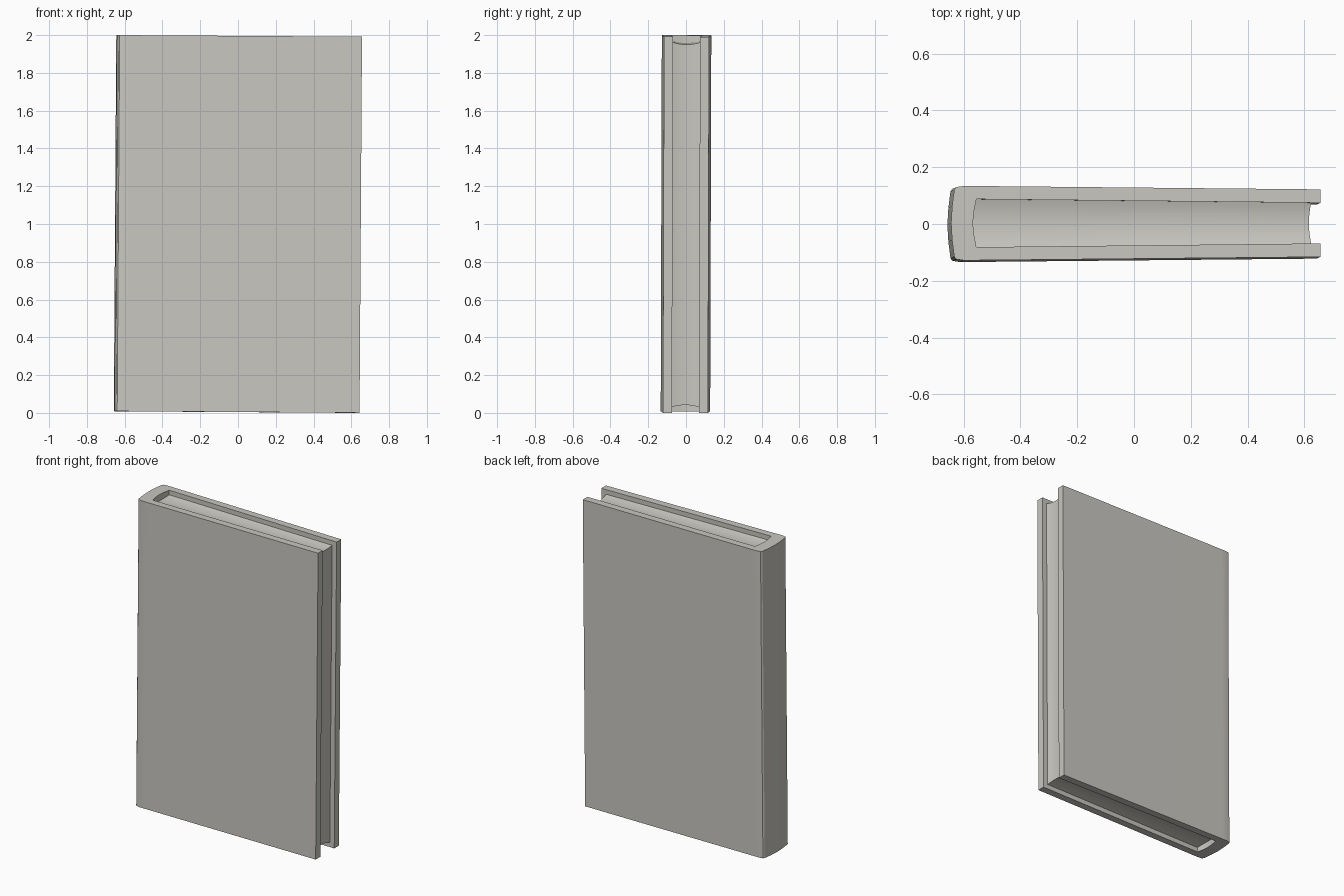
import bpy, bmesh, math
from mathutils import Matrix

if "Cube" in bpy.data.objects:
    bpy.data.objects.remove(bpy.data.objects["Cube"])

H = 1.991                                   # cover height
# the closed book leans very slightly
TILT = (Matrix.Translation((0, 0, 1.0)) @ Matrix.Rotation(0.0066, 4, 'Y')
        @ Matrix.Rotation(-0.003, 4, 'X'))

grey = bpy.data.materials.new("warm_grey")
grey.diffuse_color = (0.58, 0.57, 0.53, 1)
grey.use_nodes = True
grey.node_tree.nodes["Principled BSDF"].inputs["Base Color"].default_value = grey.diffuse_color


def finish(name, bm):
    bmesh.ops.recalc_face_normals(bm, faces=bm.faces)
    bm.transform(TILT)
    mesh = bpy.data.meshes.new(name)
    bm.to_mesh(mesh)
    bm.free()
    mesh.materials.append(grey)
    obj = bpy.data.objects.new(name, mesh)
    bpy.context.collection.objects.link(obj)
    bpy.ops.object.select_all(action='DESELECT')
    obj.select_set(True)
    bpy.context.view_layer.objects.active = obj
    bpy.ops.object.shade_smooth_by_angle(angle=math.radians(30))


def inner_half(x):
    """Half opening between the boards, narrowing to the fore edge."""
    return 0.0845 + (0.0715 - 0.0845) * (x + 0.562) / 1.212


# Cover: two boards and a rounded spine, as (outer, inner) point pairs
half = [((0.650, 0.119), (0.650, 0.0715)),
        ((-0.580, 0.131), (-0.555, 0.0845)),
        ((-0.607, 0.131), (-0.560, 0.0845)),
        ((-0.633, 0.127), (-0.562, 0.0845)),
        ((-0.640, 0.118), (-0.5635, 0.075)),
        ((-0.6475, 0.060), (-0.571, 0.038))]
pairs = half + [((-0.651, 0), (-0.574, 0))]
pairs += [((o[0], -o[1]), (i[0], -i[1])) for o, i in reversed(half)]
bm = bmesh.new()
rings = [[bm.verts.new((p[0], p[1], z)) for p, z in
          ((o, -H / 2), (o, H / 2), (i, H / 2), (i, -H / 2))] for o, i in pairs]
for a, b in zip(rings, rings[1:]):
    for k in range(4):
        n = (k + 1) % 4
        bm.faces.new((a[k], a[n], b[n], b[k]))
bm.faces.new(rings[0])
bm.faces.new(rings[-1])
finish("cover", bm)

# Pages: block hollowed along its fore edge, top and bottom
bm = bmesh.new()
rings = []
N = 12
for j in range(N + 1):
    t = 2 * j / N - 1
    fore = 0.610 + 0.008 * t * t
    top = H / 2 - 0.041 + 0.011 * t * t
    rings.append([bm.verts.new((x, t * inner_half(x), z)) for x, z in
                  ((-0.58, -top), (fore, -top), (fore, top), (-0.58, top))])
for a, b in zip(rings, rings[1:]):
    for k in range(4):
        n = (k + 1) % 4
        bm.faces.new((a[k], a[n], b[n], b[k]))
bm.faces.new(rings[0])
bm.faces.new(rings[-1])
finish("pages", bm)
